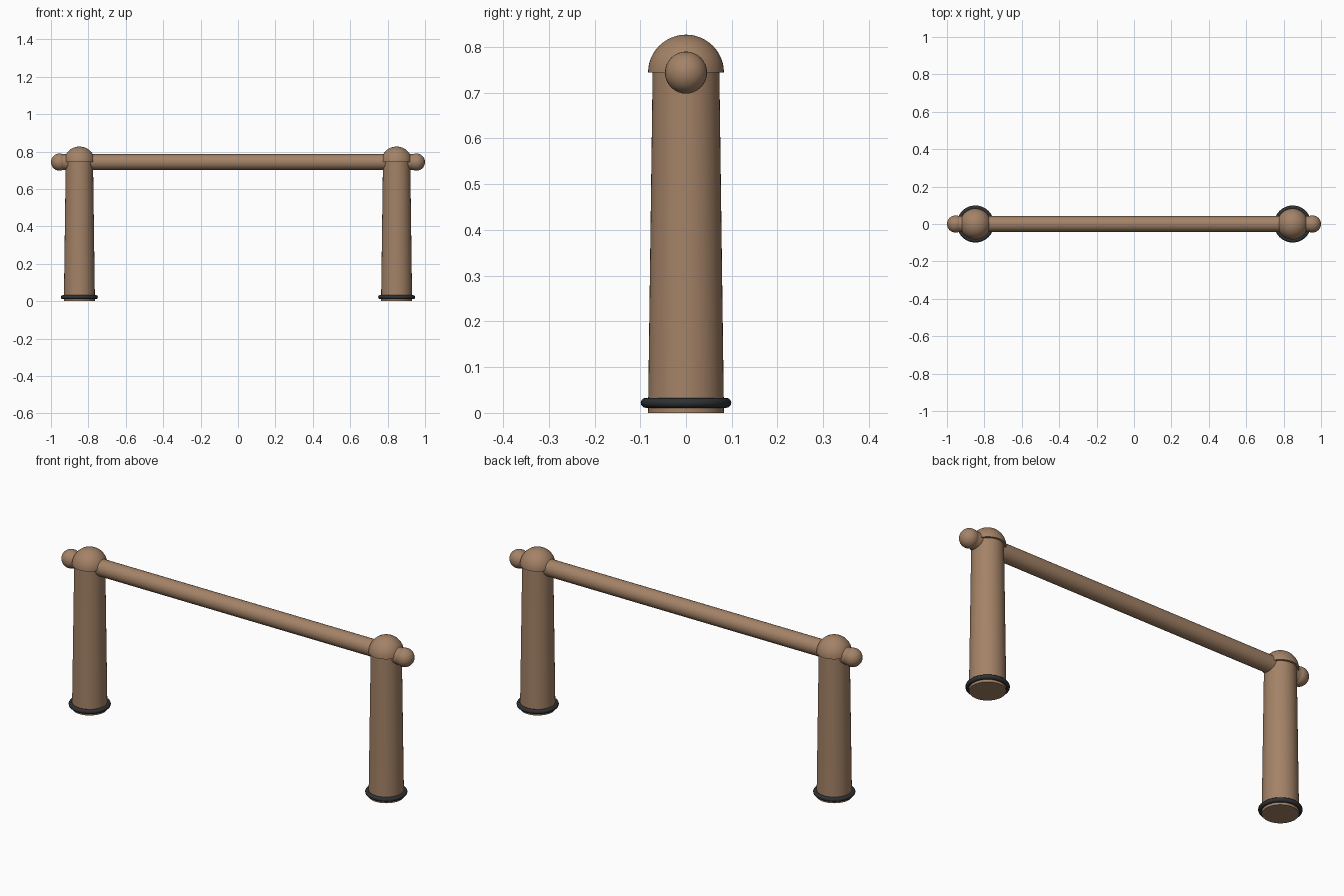
import bpy, bmesh, math
from mathutils import Matrix

if "Cube" in bpy.data.objects:
    bpy.data.objects.remove(bpy.data.objects["Cube"])

POST_X, BAR_Z = 0.848, 0.744


def material(name, colour):
    m = bpy.data.materials.new(name)
    m.diffuse_color = (*colour, 1)
    m.use_nodes = True
    m.node_tree.nodes["Principled BSDF"].inputs["Base Color"].default_value = m.diffuse_color
    return m


wood = material("brown wood", (0.37, 0.225, 0.135))
rubber = material("dark rubber", (0.028, 0.03, 0.033))


def finish(name, mat):
    ob = bpy.context.object
    ob.name = name
    ob.data.materials.append(mat)
    bpy.ops.object.shade_smooth_by_angle(angle=math.radians(40))
    return ob


for side, label in ((-1, "left"), (1, "right")):
    x = side * POST_X
    # Tapered post
    bpy.ops.mesh.primitive_cone_add(vertices=48, radius1=0.083, radius2=0.073,
                                    depth=BAR_Z, location=(x, 0, BAR_Z / 2))
    finish(label + "_post", wood)

    # Domed cap: upper half of a sphere, slightly overhanging the post
    bpy.ops.mesh.primitive_uv_sphere_add(segments=48, ring_count=24, radius=0.083,
                                         location=(x, 0, BAR_Z))
    cap = finish(label + "_cap", wood)
    bm = bmesh.new()
    bm.from_mesh(cap.data)
    bmesh.ops.bisect_plane(bm, geom=bm.verts[:] + bm.edges[:] + bm.faces[:],
                           plane_co=(0, 0, 0), plane_no=(0, 0, 1), clear_inner=True)
    bmesh.ops.holes_fill(bm, edges=[e for e in bm.edges if e.is_boundary])
    bm.to_mesh(cap.data)
    bm.free()
    bpy.ops.object.shade_smooth_by_angle(angle=math.radians(40))

    # Rubber ring round the foot
    bpy.ops.mesh.primitive_torus_add(major_radius=0.088, minor_radius=0.011,
                                     major_segments=48, minor_segments=12,
                                     location=(x, 0, 0.022))
    finish(label + "_foot_ring", rubber)

    # Ball on the end of the bar
    bpy.ops.mesh.primitive_uv_sphere_add(segments=32, ring_count=16, radius=0.046,
                                         location=(side * 0.954, 0, BAR_Z))
    finish(label + "_end_ball", wood)

# Horizontal bar through both posts
bpy.ops.mesh.primitive_cylinder_add(vertices=32, radius=0.042, depth=1.9,
                                    location=(0, 0, BAR_Z),
                                    rotation=(0, math.pi / 2, 0))
finish("cross_bar", wood)
